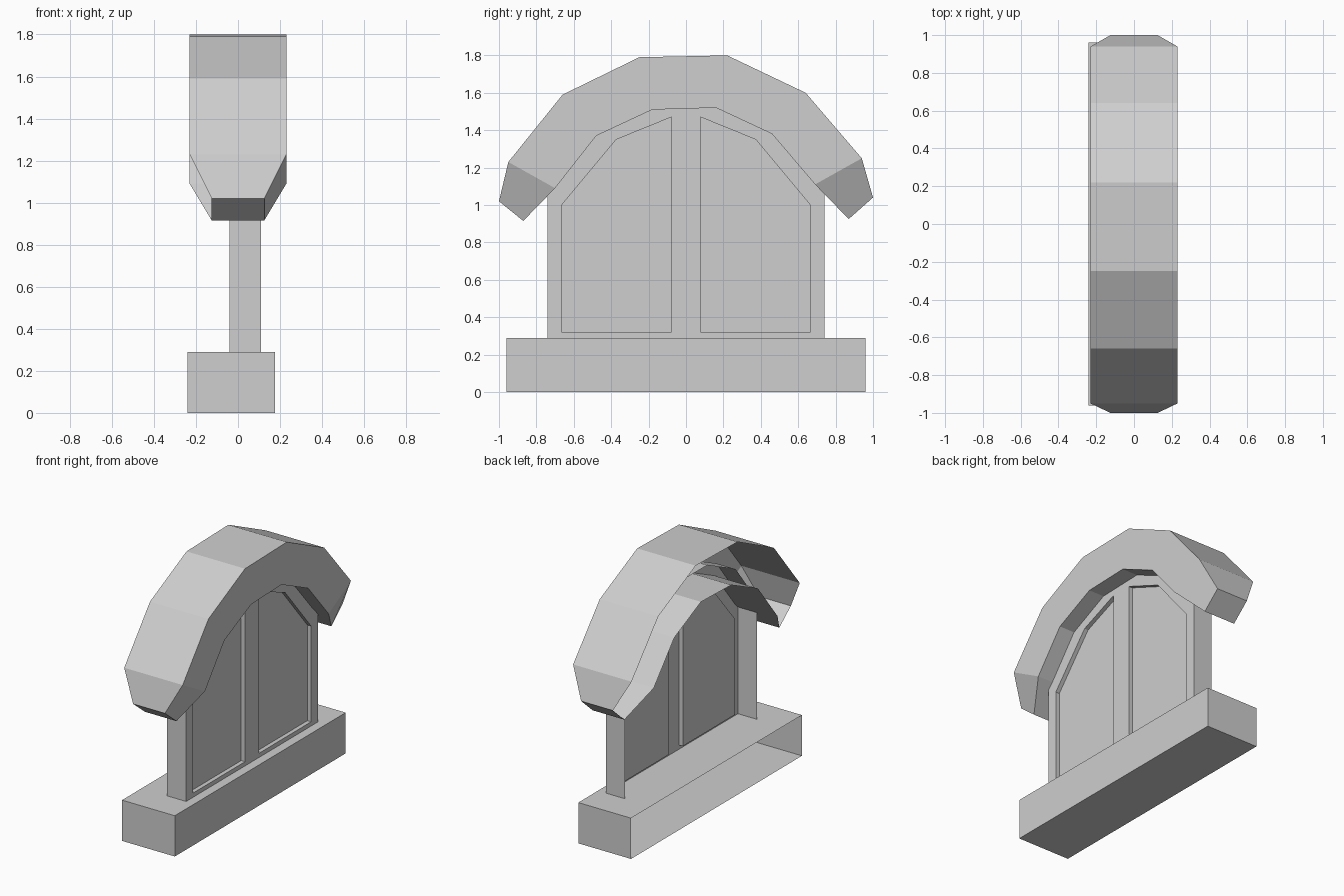
import bpy
import bmesh

cube = bpy.data.objects.get("Cube")
if cube:
    bpy.data.objects.remove(cube, do_unlink=True)

# Single plain stone colour
STONE = (0.62, 0.62, 0.62, 1.0)
stone = bpy.data.materials.new("stone_grey")
stone.use_nodes = True
stone.diffuse_color = STONE
stone.node_tree.nodes["Principled BSDF"].inputs["Base Color"].default_value = STONE


def add_face(bm, points):
    return bm.faces.new([bm.verts.new(p) for p in points])


def finish(bm, name):
    """Weld the shell, face it outward (+x is the closed side) and link it."""
    bmesh.ops.remove_doubles(bm, verts=bm.verts, dist=0.0005)
    bmesh.ops.recalc_face_normals(bm, faces=bm.faces)
    bm.normal_update()
    front = max(bm.faces, key=lambda f: abs(f.normal.x) * f.calc_area())
    if front.normal.x < 0:
        bmesh.ops.reverse_faces(bm, faces=bm.faces)
    mesh = bpy.data.meshes.new(name)
    bm.to_mesh(mesh)
    bm.free()
    mesh.materials.append(stone)
    obj = bpy.data.objects.new(name, mesh)
    bpy.context.collection.objects.link(obj)
    return obj


# Sill: a block left open on its wall side
bm = bmesh.new()
bmesh.ops.create_cube(bm, size=1)
for v in bm.verts:
    v.co.x = 0.175 if v.co.x > 0 else -0.24
    v.co.y *= 1.92
    v.co.z = 0.29 if v.co.z > 0 else 0
bm.normal_update()
wall_side = [f for f in bm.faces if f.normal.x < -0.9]
bmesh.ops.delete(bm, geom=wall_side, context='FACES')
finish(bm, "sill")

# Arched hood: outer and inner outline (y, z), with narrowed ends
outer = [(-1, 1.02), (-0.95, 1.23), (-0.66, 1.59), (-0.25, 1.79),
         (0.22, 1.8), (0.64, 1.6), (0.94, 1.25), (1, 1.04)]
inner = [(-0.87, 0.915), (-0.7, 1.09), (-0.48, 1.37), (-0.18, 1.51),
         (0.16, 1.52), (0.46, 1.38), (0.69, 1.11), (0.87, 0.925)]
stations = []
for i, (o, n) in enumerate(zip(outer, inner)):
    w = 0.125 if i in (0, len(outer) - 1) else 0.23
    # back outer, front outer, front inner, back inner
    stations.append([(-w, *o), (w, *o), (w, *n), (-w, *n)])

bm = bmesh.new()
for a, b in zip(stations, stations[1:]):
    for k in range(3):
        add_face(bm, (a[k], a[k + 1], b[k + 1], b[k]))
for end in (stations[0], stations[-1]):
    add_face(bm, end)
finish(bm, "arched_hood")

# Window frame: half outline and half pane (y, z), repeated on both sides
FRONT, BACK, PANE = 0.11, -0.04, 0.08
rim = [(0, 0.29), (0.74, 0.29), (0.74, 1.14), (0.5, 1.45), (0.18, 1.6), (0, 1.6)]
pane = [(0.078, 0.32), (0.665, 0.32), (0.665, 1.0), (0.373, 1.35), (0.078, 1.47)]

bm = bmesh.new()
for side in (1, -1):
    def at(x, p):
        return (x, side * p[0], p[1])

    q = [at(FRONT, p) for p in rim]
    p = [at(FRONT, c) for c in pane]
    # front border
    for k in range(3):
        add_face(bm, (q[k], q[k + 1], p[k + 1], p[k]))
    add_face(bm, (q[3], q[4], p[4], p[3]))
    add_face(bm, (q[4], q[5], p[4]))
    add_face(bm, (q[5], q[0], p[0], p[4]))
    # jambs and arch top
    for a, b in zip(rim[1:], rim[2:]):
        add_face(bm, (at(FRONT, a), at(FRONT, b), at(BACK, b), at(BACK, a)))
    # recessed pane and its reveal
    for a, b in zip(pane, pane[1:] + pane[:1]):
        add_face(bm, (at(FRONT, a), at(FRONT, b), at(PANE, b), at(PANE, a)))
    add_face(bm, [at(PANE, c) for c in pane])
finish(bm, "window_frame")
